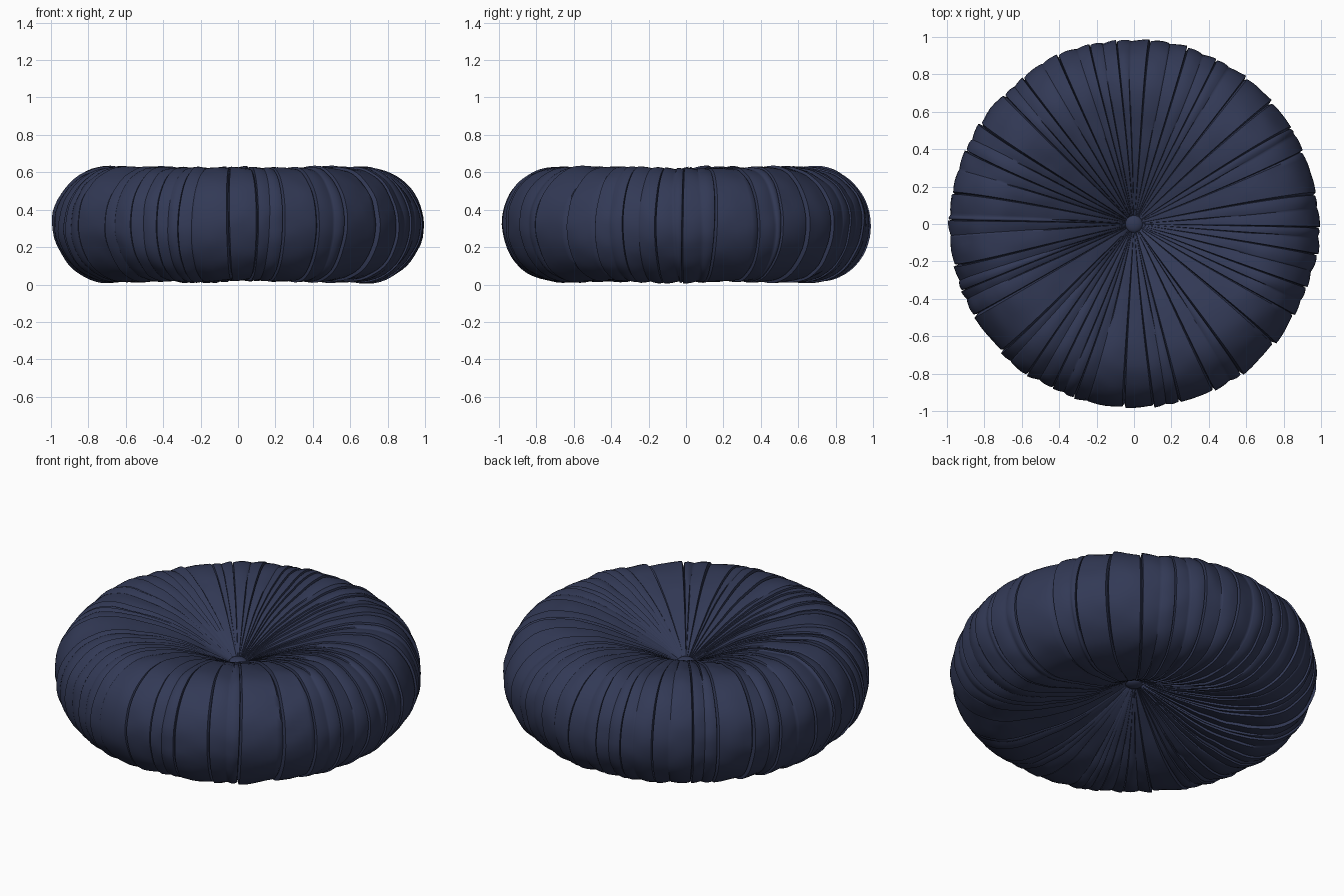
import bpy, bmesh, math, random
from mathutils import Vector, noise

random.seed(4)
cube = bpy.data.objects.get("Cube")
if cube:
    bpy.data.objects.remove(cube, do_unlink=True)

navy = bpy.data.materials.new("navy_velvet")
navy.use_nodes = True
colour = (0.032, 0.041, 0.092, 1)
navy.diffuse_color = colour
navy.node_tree.nodes["Principled BSDF"].inputs["Base Color"].default_value = colour

MID, RING, TUBE, HUB = 0.32, 0.69, 0.292, 0.02
DIMPLE = 0.245


def finish(name, bm):
    mesh = bpy.data.meshes.new(name)
    bmesh.ops.recalc_face_normals(bm, faces=bm.faces)
    bm.to_mesh(mesh)
    bm.free()
    mesh.materials.append(navy)
    obj = bpy.data.objects.new(name, mesh)
    bpy.context.collection.objects.link(obj)
    bpy.ops.object.select_all(action="DESELECT")
    obj.select_set(True)
    bpy.context.view_layer.objects.active = obj
    bpy.ops.object.shade_smooth_by_angle(angle=math.radians(45))
    return obj


# Cross-section: dimpled top, round rim, dimpled bottom
def dimple(r):
    s = (RING - r) / (RING - HUB)
    return TUBE + 0.008 - DIMPLE * s ** 1.75


inner = [HUB + (RING - HUB) * i / 18 for i in range(18)]
section = [(r, dimple(r)) for r in inner]
for i in range(29):
    a = math.pi / 2 - math.pi * i / 28
    section.append((RING + TUBE * math.cos(a), (TUBE + 0.008) * math.sin(a)))
section += [(r, -dimple(r)) for r in reversed(inner)]
last = len(section) - 1


# Pleats: long ones run right round, short ones fade out from the middle
def make_pleat(angle, is_long):
    return {"angle": angle, "long": is_long, "phase": random.uniform(0, 6),
            "size": random.uniform(0.6, 1.2), "reach": random.uniform(0.45, 0.85),
            "sway": random.uniform(0.005, 0.022)}


LONG = 34
pleats = []
for i in range(LONG):
    step = math.tau / LONG
    start = step * (i + random.uniform(-0.22, 0.22))
    pleats.append(make_pleat(start, True))
    if random.random() < 0.8:
        pleats.append(make_pleat(start + step * random.uniform(0.4, 0.6), False))


def strength(p, r):
    if p["long"]:
        return p["size"]
    return p["size"] * max(0, min(1, (p["reach"] - r) / 0.25))


def sway(p, t):
    return p["sway"] * math.sin(5 * t + p["phase"])


def fold_height(u, s):
    if u == 0:
        return -1.5 * s
    return s * (1.1 * (1 - u) ** 2 - 0.35) + 0.45 * math.sin(math.pi * u)


# Pleated cushion body
bm = bmesh.new()
columns = []
for k, p in enumerate(pleats):
    q = pleats[(k + 1) % len(pleats)]
    gap = (q["angle"] - p["angle"]) % math.tau
    for u in (0, 0.05, 0.13, 0.3, 0.5, 0.7, 0.85, 0.95):
        column = []
        for j, (r, z) in enumerate(section):
            t = j / last
            r0, z0 = section[max(j - 1, 0)]
            r1, z1 = section[min(j + 1, last)]
            out = Vector((z0 - z1, r1 - r0)).normalized()
            angle = p["angle"] + gap * u + sway(p, t) * (1 - u) + sway(q, t) * u
            scale = 0.003 + 0.009 * min(1, r / 0.6)
            spot = Vector((r * math.cos(angle), r * math.sin(angle), z))
            d = scale * fold_height(u, strength(p, r))
            d += 0.013 * noise.noise(spot * 3.5) * min(1, r / 0.3)
            d += 0.005 * noise.noise(spot * 11) * min(1, r / 0.5)
            rr, zz = max(r + out.x * d, 0.01), z + out.y * d
            column.append(bm.verts.new((rr * math.cos(angle), rr * math.sin(angle), MID + zz)))
        columns.append(column)
for a, b in zip(columns, columns[1:] + columns[:1]):
    for j in range(last):
        bm.faces.new((a[j], b[j], b[j + 1], a[j + 1]))
for j in (0, last):
    bm.faces.new([c[j] for c in columns])
finish("pleated_cushion", bm)

# Covered buttons in both dimples
for name, side in (("top_button", 1), ("bottom_button", -1)):
    bm = bmesh.new()
    bmesh.ops.create_uvsphere(bm, u_segments=32, v_segments=16, radius=0.048)
    bmesh.ops.scale(bm, vec=(1, 1, 0.5), verts=bm.verts)
    bmesh.ops.translate(bm, vec=(0, 0, MID + side * 0.066), verts=bm.verts)
    finish(name, bm)
